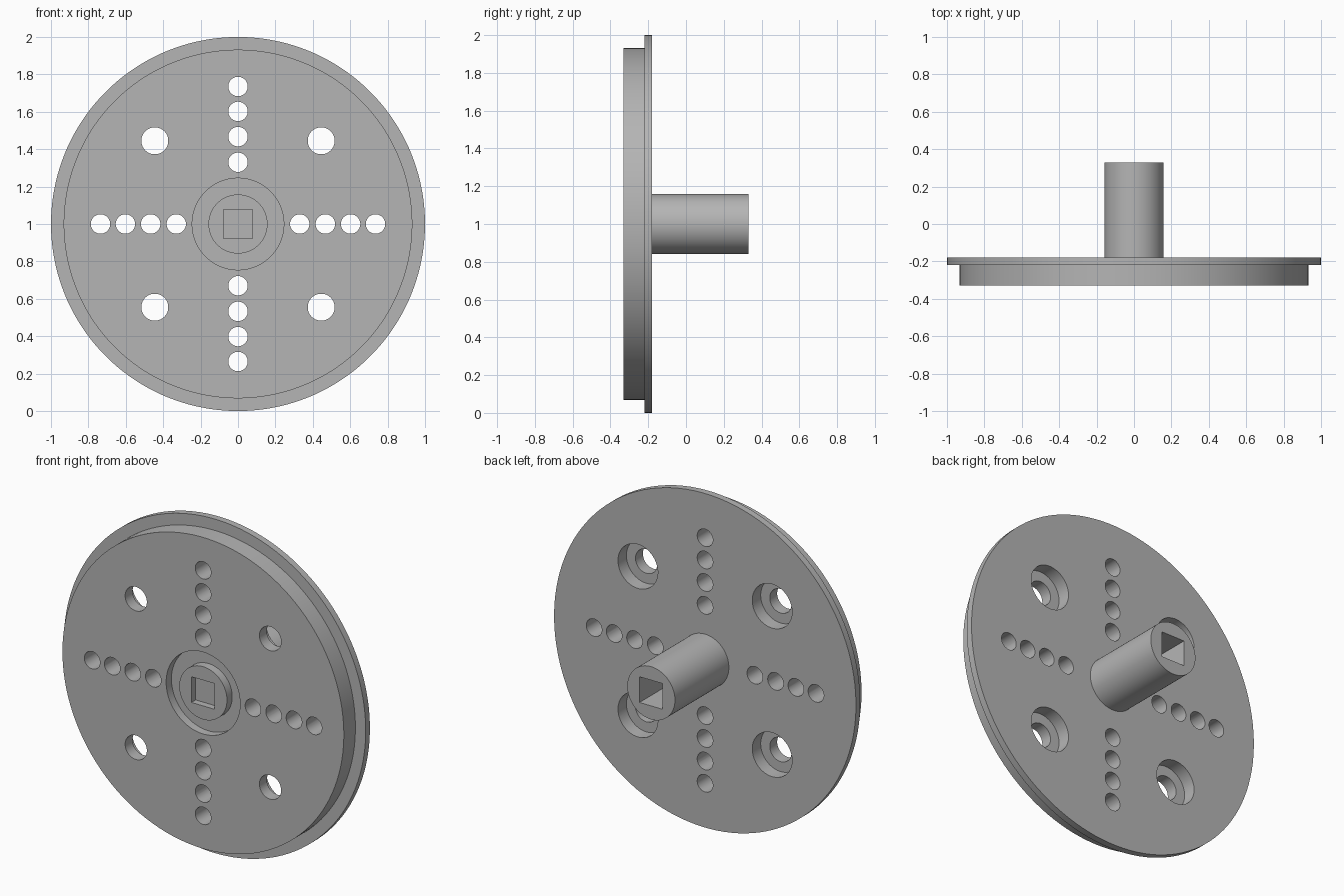
import bpy, bmesh, math
from mathutils import Vector

if "Cube" in bpy.data.objects:
    bpy.data.objects.remove(bpy.data.objects["Cube"])

FRONT, STEP, BACK, TIP = -0.33, -0.22, -0.18, 0.33
CENTRE = Vector((0, 0, 1))

# Single plain grey
grey = bpy.data.materials.new("grey_metal")
grey.use_nodes = True
grey.diffuse_color = (0.46, 0.46, 0.46, 1)
grey.node_tree.nodes["Principled BSDF"].inputs["Base Color"].default_value = grey.diffuse_color


def lathe(bm, profile, at=CENTRE, sides=48):
    """Revolve (radius, y) points about a y-parallel axis and cap both ends."""
    rings = []
    for r, y in profile:
        ring = []
        for i in range(sides):
            a = math.tau * (i + 0.5) / sides
            ring.append(bm.verts.new(at + Vector((r * math.cos(a), y, r * math.sin(a)))))
        rings.append(ring)
    for a, b in zip(rings, rings[1:]):
        for i in range(sides):
            j = (i + 1) % sides
            bm.faces.new((a[i], a[j], b[j], b[i]))
    bm.faces.new(rings[0])
    bm.faces.new(rings[-1])


def to_object(bm, name):
    bmesh.ops.recalc_face_normals(bm, faces=bm.faces)
    mesh = bpy.data.meshes.new(name)
    bm.to_mesh(mesh)
    bm.free()
    mesh.materials.append(grey)
    obj = bpy.data.objects.new(name, mesh)
    bpy.context.collection.objects.link(obj)
    return obj


# Stepped disc, ring groove around the hub, and rear shaft
bm = bmesh.new()
SHAFT, GROOVE, DISC = 0.158, 0.245, 0.932
lathe(bm, [(SHAFT, FRONT), (SHAFT, FRONT + 0.05), (GROOVE, FRONT + 0.05),
           (GROOVE, FRONT), (DISC, FRONT), (DISC, STEP), (1, STEP),
           (1, BACK), (SHAFT, BACK), (SHAFT, TIP)], sides=128)
wheel = to_object(bm, "wheel_plate_and_shaft")

# Cutters: rows of small holes, counterbored bolt holes, square sockets
bm = bmesh.new()
for k in range(4):
    a = k * math.pi / 2
    arm = Vector((math.cos(a), 0, math.sin(a)))
    for d in (0.33, 0.467, 0.602, 0.735):
        lathe(bm, [(0.052, FRONT - 0.1), (0.052, BACK + 0.1)], CENTRE + arm * d, 32)
    b = a + math.pi / 4
    bolt = CENTRE + Vector((math.cos(b), 0, math.sin(b))) * 0.629
    lathe(bm, [(0.072, FRONT - 0.1), (0.072, BACK - 0.08),
               (0.132, BACK - 0.08), (0.132, BACK + 0.1)], bolt)
SOCKET = 0.077 * math.sqrt(2)
lathe(bm, [(SOCKET, FRONT - 0.1), (SOCKET, FRONT + 0.04)], sides=4)
lathe(bm, [(SOCKET, TIP - 0.3), (SOCKET, TIP + 0.1)], sides=4)
cutter = to_object(bm, "hole_cutters")
cutter.hide_render = True

# Cut the holes, then shade round walls smooth
bpy.ops.object.select_all(action="DESELECT")
wheel.select_set(True)
bpy.context.view_layer.objects.active = wheel
cut = wheel.modifiers.new("holes", "BOOLEAN")
cut.operation = "DIFFERENCE"
cut.solver = "EXACT"
cut.object = cutter
bpy.ops.object.modifier_apply(modifier=cut.name)
bpy.data.objects.remove(cutter)
bpy.ops.object.shade_smooth_by_angle(angle=math.radians(30))
